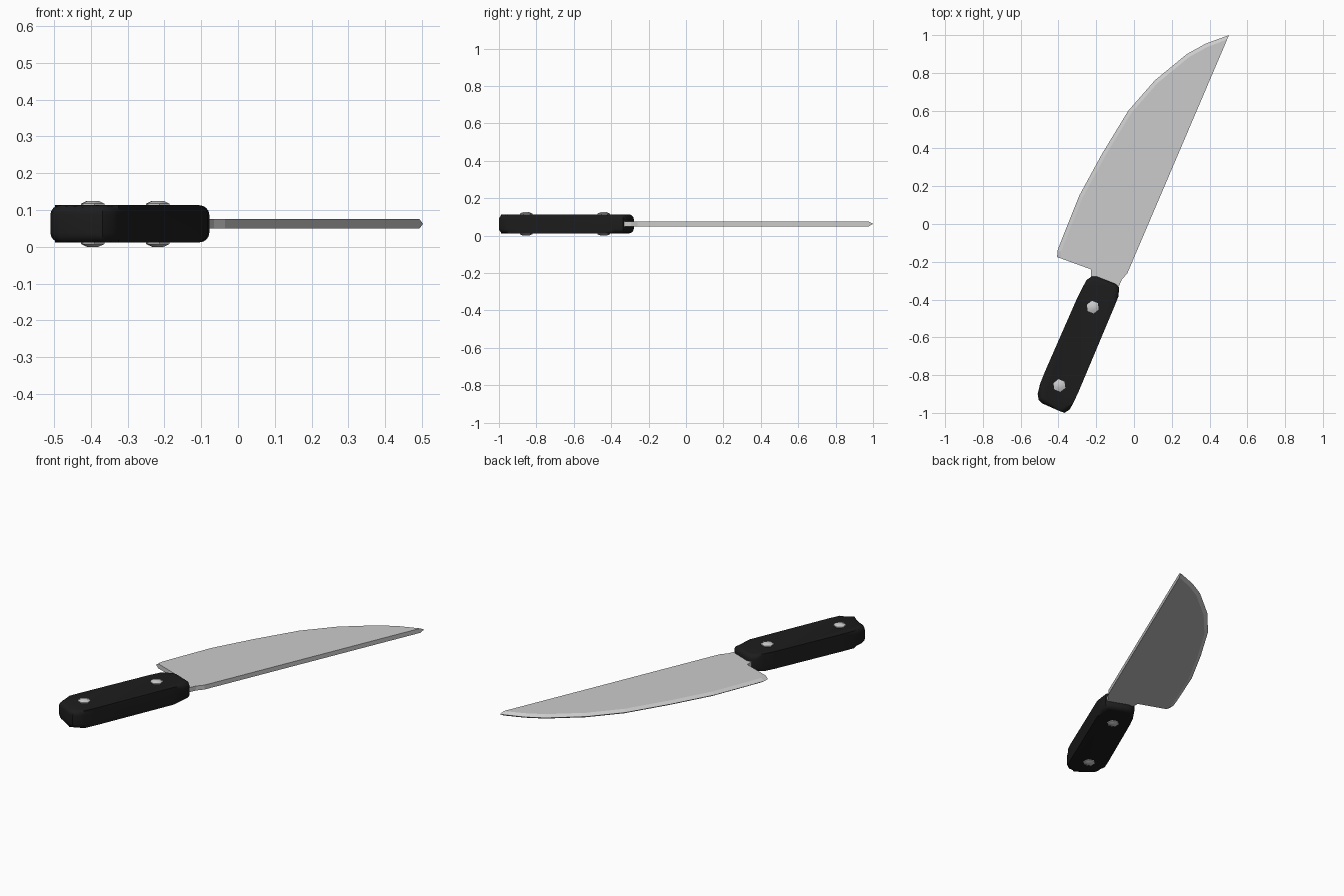
import bpy, bmesh
from math import radians
from mathutils import Vector, Matrix

if "Cube" in bpy.data.objects:
    bpy.data.objects.remove(bpy.data.objects["Cube"])

ZC = 0.0625  # mid-plane of the knife


def finish(name, bm, angle=None, mat=None):
    bmesh.ops.recalc_face_normals(bm, faces=bm.faces)
    me = bpy.data.meshes.new(name)
    bm.to_mesh(me)
    bm.free()
    ob = bpy.data.objects.new(name, me)
    bpy.context.collection.objects.link(ob)
    if mat:
        me.materials.append(mat)
    if angle:
        bpy.ops.object.select_all(action='DESELECT')
        bpy.context.view_layer.objects.active = ob
        ob.select_set(True)
        bpy.ops.object.shade_smooth_by_angle(angle=radians(angle))
    return ob


def loft(bm, rings):
    """Skin stacked rings of equal length and cap both ends."""
    rows = [[bm.verts.new(p) for p in ring] for ring in rings]
    n = len(rows[0])
    for a, b in zip(rows, rows[1:]):
        for i in range(n):
            j = (i + 1) % n
            bm.faces.new((a[i], a[j], b[j], b[i]))
    bm.faces.new(rows[0])
    bm.faces.new(rows[-1])


# Blade: cutting edge runs tip to heel, back runs heel to spine
edge = [Vector(p) for p in [(.503, 1), (.38, .955), (.28, .90), (.11, .76),
        (-.03, .60), (-.17, .37), (-.29, .15), (-.37, -.05), (-.405, -.14), (-.407, -.175)]]
back = [Vector(p) for p in [(-.228, -.24), (-.228, -.31), (-.10, -.36),
        (-.078, -.325), (-.065, -.295), (-.035, -.26), (-.02, -.225)]]
inset = [edge[0] + (back[-1] - edge[0]).normalized() * .025]
for a, p, b in zip(edge, edge[1:], edge[2:]):
    t = (b - a).normalized()
    inset.append(p + Vector((-t.y, t.x)) * .02)
inset.append(edge[-1] + (back[0] - edge[-1]).normalized() * .02)
bm = bmesh.new()
loft(bm, [[(p.x, p.y, ZC + z) for p in pts + back]
          for pts, z in ((inset, -.013), (edge, 0), (inset, .013))])
finish("blade", bm)

# Handle: slanted slab with rounded top and bottom rims
black = bpy.data.materials.new("black_handle")
black.diffuse_color = (.012, .012, .012, 1)
black.use_nodes = True
black.node_tree.nodes["Principled BSDF"].inputs["Base Color"].default_value = black.diffuse_color
outline = [(-.195, -.279), (-.095, -.318), (-.078, -.336), (-.083, -.385), (-.105, -.44),
           (-.296, -.894), (-.325, -.955), (-.342, -.983), (-.368, -1), (-.395, -.99),
           (-.485, -.95), (-.505, -.93), (-.51, -.90), (-.497, -.845), (-.47, -.778),
           (-.30, -.39), (-.272, -.335), (-.25, -.295), (-.225, -.279)]
bm = bmesh.new()
h = .0505
loft(bm, [[(x, y, ZC + z) for x, y in outline] for z in (-h, h)])
rims = [e for e in bm.edges if abs(e.verts[0].co.z - e.verts[1].co.z) < 1e-5]
bmesh.ops.bevel(bm, geom=rims, offset=.026, segments=4, profile=.5, affect='EDGES')
finish("handle", bm, 40, black)

# Rivets: hexagonal pins through the handle with domed heads
for k, (x, y) in enumerate([(-.218, -.44), (-.395, -.855)]):
    bm = bmesh.new()
    rings = []
    for r, z in ((.017, -.0625), (.034, -.055), (.034, .055), (.017, .0625)):
        rings.append([Matrix.Rotation(radians(38 + 60 * i), 3, 'Z') @ Vector((r, 0, 0))
                      + Vector((x, y, ZC + z)) for i in range(6)])
    loft(bm, rings)
    finish(f"rivet_{k + 1}", bm, 40)
